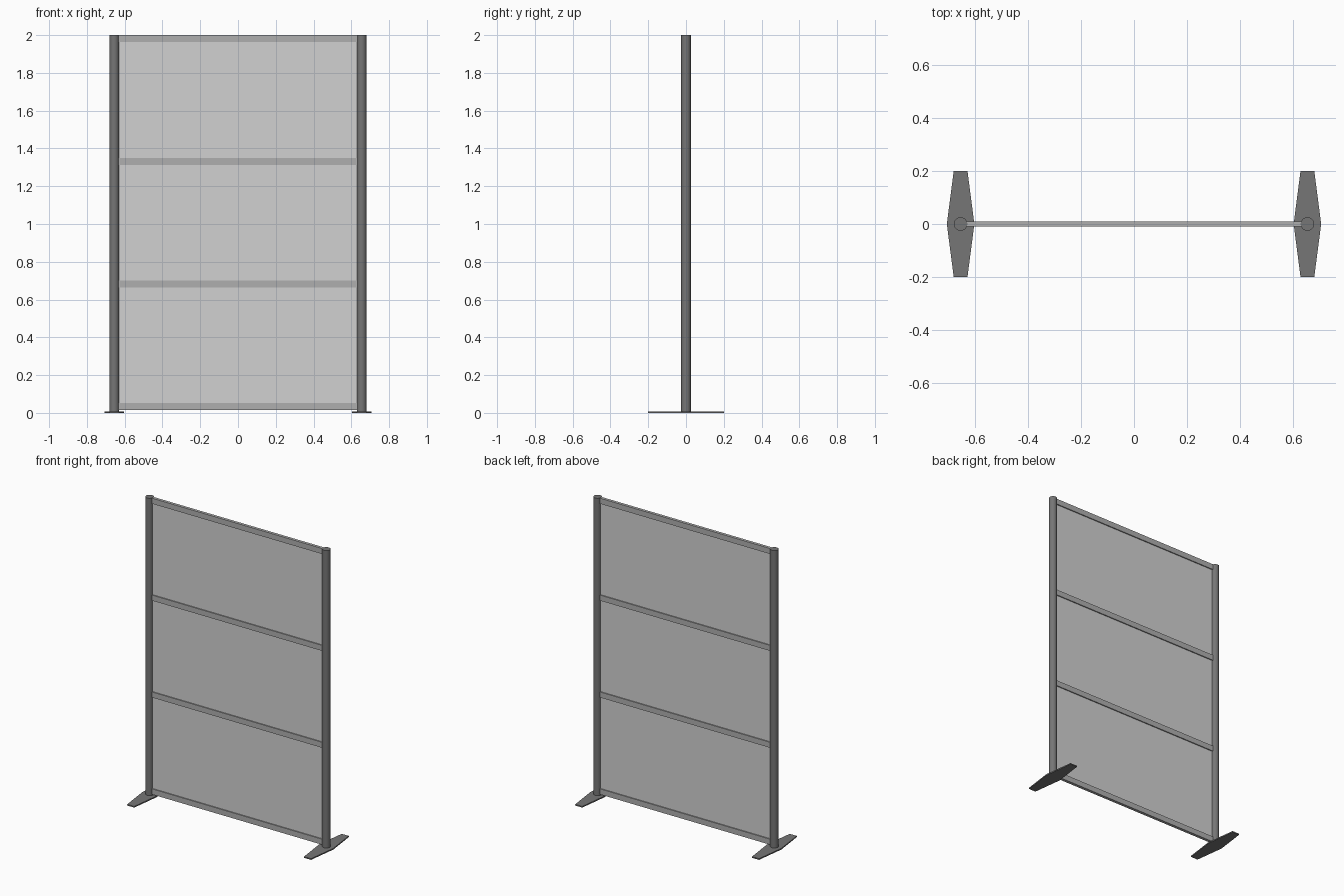
import bpy, bmesh

if "Cube" in bpy.data.objects:
    bpy.data.objects.remove(bpy.data.objects["Cube"])

def material(name, v):
    m = bpy.data.materials.new(name)
    m.diffuse_color = (v, v, v, 1)
    m.use_nodes = True
    m.node_tree.nodes["Principled BSDF"].inputs["Base Color"].default_value = m.diffuse_color
    return m

dark = material("dark grey metal", 0.18)
mid = material("mid grey rail", 0.43)
light = material("light grey panel", 0.64)

def finish(obj, name, mat):
    obj.name = name
    obj.data.materials.append(mat)
    return obj

def box(name, size, centre, mat):
    bpy.ops.mesh.primitive_cube_add(size=1, location=centre)
    obj = bpy.context.object
    obj.scale = size
    bpy.ops.object.transform_apply(location=False, rotation=False, scale=True)
    return finish(obj, name, mat)

POST_X, POST_R, HEIGHT = 0.655, 0.0255, 2.0
FOOT_T = 0.008

def foot(name, x):
    # Flat plate, widest under the post and tapering to both ends
    outline = [(-0.026, -0.2), (0.026, -0.2), (0.052, 0),
               (0.026, 0.2), (-0.026, 0.2), (-0.052, 0)]
    bm = bmesh.new()
    base = bm.faces.new([bm.verts.new((px, py, 0)) for px, py in outline])
    top = bmesh.ops.extrude_face_region(bm, geom=[base])
    verts = [g for g in top["geom"] if isinstance(g, bmesh.types.BMVert)]
    bmesh.ops.translate(bm, verts=verts, vec=(0, 0, FOOT_T))
    bmesh.ops.recalc_face_normals(bm, faces=bm.faces)
    mesh = bpy.data.meshes.new(name)
    bm.to_mesh(mesh)
    bm.free()
    obj = bpy.data.objects.new(name, mesh)
    obj.location.x = x
    bpy.context.collection.objects.link(obj)
    finish(obj, name, dark)

# Round posts standing on feet
for side, s in (("left", -1), ("right", 1)):
    bpy.ops.mesh.primitive_cylinder_add(
        vertices=32, radius=POST_R, depth=HEIGHT - FOOT_T,
        location=(s * POST_X, 0, (HEIGHT + FOOT_T) / 2))
    bpy.ops.object.shade_smooth_by_angle()
    finish(bpy.context.object, side + "_post", dark)
    foot(side + "_foot", s * POST_X)

# Horizontal rails, evenly spaced from bottom to top
RAIL_H, SPAN = 0.037, 2 * (POST_X - 0.02)
rail_z = [0.034 + i * 0.649 for i in range(4)]
for i, z in enumerate(rail_z):
    box(f"rail_{i + 1}", (SPAN, 0.02, RAIL_H), (0, 0, z), mid)

# Thin infill panels between the rails
for i, (a, b) in enumerate(zip(rail_z, rail_z[1:])):
    box(f"panel_{i + 1}", (SPAN, 0.006, b - a - RAIL_H), (0, 0, (a + b) / 2), light)
